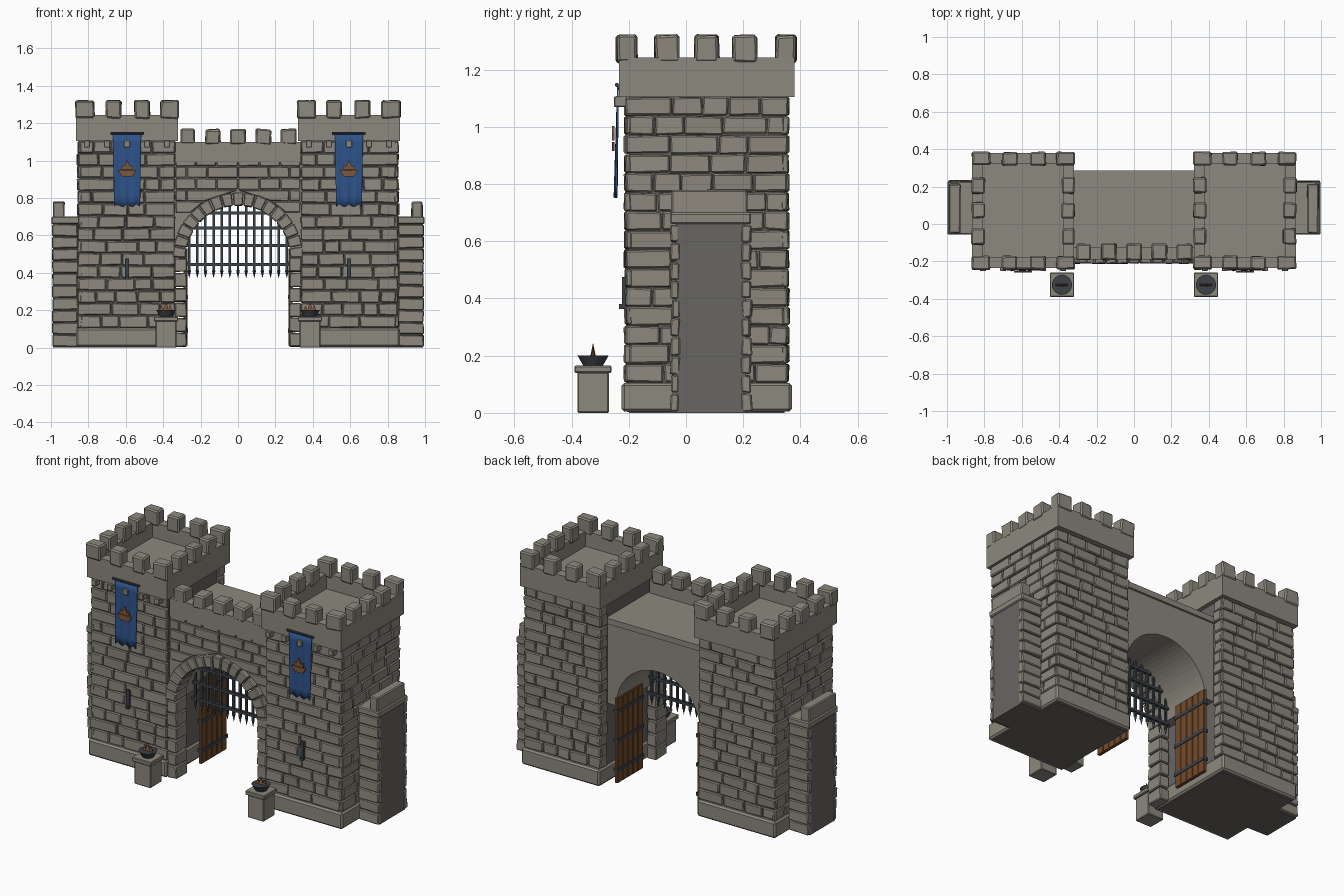
import bpy, bmesh, math, random
from mathutils import Matrix

if "Cube" in bpy.data.objects:
    bpy.data.objects.remove(bpy.data.objects["Cube"])

random.seed(7)


def material(name, rgb):
    m = bpy.data.materials.new(name)
    m.diffuse_color = (*rgb, 1)
    m.use_nodes = True
    m.node_tree.nodes["Principled BSDF"].inputs["Base Color"].default_value = m.diffuse_color
    return m


STONE = material("stone", (0.265, 0.248, 0.208))
MORTAR = material("dark mortar", (0.14, 0.132, 0.124))
STEEL = material("dark steel", (0.045, 0.054, 0.065))
WOOD = material("wood", (0.17, 0.07, 0.025))
BLUE = material("banner blue", (0.027, 0.085, 0.25))
BRONZE = material("ember bronze", (0.22, 0.095, 0.04))


def finish(name, bm, mat, bevel=0.0, smooth=False):
    bmesh.ops.recalc_face_normals(bm, faces=bm.faces)
    me = bpy.data.meshes.new(name)
    bm.to_mesh(me)
    bm.free()
    me.materials.append(mat)
    ob = bpy.data.objects.new(name, me)
    bpy.context.collection.objects.link(ob)
    if bevel:
        mod = ob.modifiers.new("bevel", 'BEVEL')
        mod.width, mod.segments = bevel, 1
    if smooth:
        bpy.context.view_layer.objects.active = ob
        ob.select_set(True)
        bpy.ops.object.shade_smooth_by_angle(angle=math.radians(35))
        ob.select_set(False)
    return ob


def prism(bm, front, back, jit=0.0):
    """Closed solid between two matching outlines, corners jittered."""
    j = lambda: random.uniform(-jit, jit)
    f, b = ([bm.verts.new((x + j(), y + j(), z + j())) for x, y, z in o] for o in (front, back))
    n = len(f)
    bm.faces.new(f)
    bm.faces.new(b[::-1])
    for i in range(n):
        k = (i + 1) % n
        bm.faces.new((f[i], b[i], b[k], f[k]))


def box(bm, x0, x1, y0, y1, z0, z1, jit=0.0):
    o = [(x0, z0), (x1, z0), (x1, z1), (x0, z1)]
    prism(bm, [(x, y0, z) for x, z in o], [(x, y1, z) for x, z in o], jit)


def plate(bm, outline, y0, y1):
    prism(bm, [(x, y0, z) for x, z in outline], [(x, y1, z) for x, z in outline])


def cone(bm, x, y, z0, z1, r0, r1, n=12, flat=1.0):
    mat = Matrix.Translation((x, y, (z0 + z1) / 2)) @ Matrix.Diagonal((1, flat, 1, 1))
    bmesh.ops.create_cone(bm, cap_ends=True, segments=n, radius1=r0, radius2=r1,
                          depth=z1 - z0, matrix=mat)


def courses(bm, P, u0, u1, z0, z1, rows, ext=(0, 0), phase=0, depth=0.012):
    """Rows of uneven bricks; P maps (along, up, outward) to space."""
    h = (z1 - z0) / rows
    for r in range(rows):
        on = (r + phase) % 2
        a, end = u0 - ext[0] * on, u1 + ext[1] * on
        za, zb = z0 + r * h + 0.002, z0 + (r + 1) * h - 0.002
        while a < end - 0.01:
            b = a + random.uniform(0.08, 0.17)
            if end - b < 0.06:
                b = end
            d = depth + random.uniform(-0.003, 0.004)
            o = [(a + 0.002, za), (b - 0.002, za), (b - 0.002, zb), (a + 0.002, zb)]
            prism(bm, [P(u, z, d) for u, z in o], [P(u, z, -0.012) for u, z in o], 0.0032)
            a = b


for s, side in ((-1, "left"), (1, "right")):
    # tower core, plinth and brick faces
    bm = bmesh.new()
    box(bm, s * .345, s * .845, -.2, .345, 0, 1.12)
    finish(f"{side}_tower_core", bm, MORTAR)
    bm = bmesh.new()
    box(bm, s * .332, s * .865, -.225, .37, .004, .105)
    finish(f"{side}_tower_plinth", bm, STONE, .01)
    bm = bmesh.new()
    courses(bm, lambda u, z, d: (s * u, -.2 - d, z), .335, .845, .105, 1.105, 15, (0, .012))
    courses(bm, lambda u, z, d: (s * u, .345 + d, z), .335, .845, .105, 1.105, 15, (0, .012))
    courses(bm, lambda u, z, d: (s * (.845 + d), u, z), -.2, .345, .105, 1.105, 15, (.012, .012), 1)
    courses(bm, lambda u, z, d: (s * (.345 - d), u, z), .285, .345, .105, 1.105, 15, (0, .012), 1)
    finish(f"{side}_tower_bricks", bm, STONE, .005)

    # overhanging parapet with floor, merlons and corbels
    bm = bmesh.new()
    box(bm, s * .33, s * .855, -.225, .37, 1.106, 1.15)
    box(bm, s * .32, s * .865, -.235, -.178, 1.105, 1.243)
    box(bm, s * .32, s * .865, .323, .38, 1.105, 1.243)
    box(bm, s * .32, s * .377, -.235, .38, 1.105, 1.243)
    box(bm, s * .808, s * .865, -.235, .38, 1.105, 1.243)
    finish(f"{side}_tower_parapet", bm, STONE)
    bm = bmesh.new()
    xs, ys = (.366, .513, .665, .818), (-.207, -.067, .073, .206, .35)
    for i, x in enumerate(xs):
        for k, y in enumerate(ys):
            if i in (0, 3) or k in (0, 4):
                wx = .049 if i in (0, 3) and k in (0, 4) else (.035 if i in (0, 3) else .041)
                cx = x
                if i in (0, 3) and k not in (0, 4):
                    cx = .352 if i == 0 else .833
                wy = .036 if k in (0, 4) else .042
                box(bm, s * (cx - wx), s * (cx + wx), y - wy, y + wy, 1.225, 1.321, .004)
    finish(f"{side}_tower_merlons", bm, STONE, .008)
    bm = bmesh.new()
    for k in range(-2, 3):
        x = s * (.593 + k * .107)
        box(bm, x - .016, x + .016, -.252, -.19, 1.07, 1.107)
    finish(f"{side}_corbels", bm, STONE, .003)

    # side wall stub with cap and merlon
    bm = bmesh.new()
    box(bm, s * .84, s * .99, -.035, .21, 0, .67)
    finish(f"{side}_wing_core", bm, MORTAR)
    bm = bmesh.new()
    courses(bm, lambda u, z, d: (s * u, -.035 - d, z), .855, .995, .003, .66, 10, depth=.016)
    courses(bm, lambda u, z, d: (s * u, .205 + d, z), .855, .995, .003, .66, 10, depth=.024)
    finish(f"{side}_wing_bricks", bm, STONE, .005)
    bm = bmesh.new()
    box(bm, s * .85, s * .998, -.056, .228, .66, .70)
    box(bm, s * .928, s * .988, -.05, .215, .69, .78, .003)
    finish(f"{side}_wing_cap", bm, STONE, .006)

    # arrow slit
    bm = bmesh.new()
    box(bm, s * .593 - .011, s * .593 + .011, -.224, -.19, .38, .475)
    box(bm, s * .593 - .009, s * .593 + .009, -.235, -.19, .363, .38)
    finish(f"{side}_arrow_slit", bm, STEEL)

    # banner cloth, rod and emblem
    cx = s * .593
    bm = bmesh.new()
    nu, nv = 16, 8
    grid = []
    for v in range(nv + 1):
        t = v / nv
        row = []
        for u in range(nu + 1):
            q = 2 * u / nu - 1
            low = .768 - .016 * abs(math.sin(q * 4.2))
            row.append(bm.verts.new((cx + q * (.076 - .008 * t),
                                     -.241 - .008 * t + .004 * t * math.sin(q * 9),
                                     1.145 + (low - 1.145) * t)))
        grid.append(row)
    for v in range(nv):
        for u in range(nu):
            bm.faces.new((grid[v][u], grid[v + 1][u], grid[v + 1][u + 1], grid[v][u + 1]))
    ob = finish(f"{side}_banner", bm, BLUE, smooth=True)
    ob.modifiers.new("cloth", 'SOLIDIFY').thickness = .006
    bm = bmesh.new()
    bmesh.ops.create_cone(bm, cap_ends=True, segments=10, radius1=.007, radius2=.007, depth=.18,
                          matrix=Matrix.Translation((cx, -.242, 1.147)) @ Matrix.Rotation(math.pi / 2, 4, 'Y'))
    finish(f"{side}_banner_rod", bm, STEEL)
    bm = bmesh.new()
    bowl = [(-.028, .915), (.028, .915), (.048, .948), (-.048, .948)]
    flame = [(-.032, .952), (.032, .952), (.03, .975), (.016, .968), (0, 1.003), (-.016, .968), (-.03, .975)]
    for o in (bowl, flame):
        plate(bm, [(cx + x, z) for x, z in o], -.259, -.2505)
    finish(f"{side}_banner_emblem", bm, BRONZE)

    # brazier on a pedestal
    bx, by = s * .385, -.325
    bm = bmesh.new()
    box(bm, bx - .055, bx + .055, by - .055, by + .055, 0, .142)
    box(bm, bx - .065, bx + .065, by - .065, by + .065, .14, .165)
    finish(f"{side}_brazier_pedestal", bm, STONE, .004)
    bm = bmesh.new()
    cone(bm, bx, by, .165, .2, .034, .054, 14)
    finish(f"{side}_brazier_bowl", bm, STEEL)
    bm = bmesh.new()
    for dx, h, r in ((-.024, .03, .014), (0, .05, .018), (.022, .036, .014)):
        cone(bm, bx + dx, by, .196, .196 + h, r, 0, 6, .55)
    finish(f"{side}_brazier_flame", bm, BRONZE)

    # open gate leaf: planks and iron straps
    bm = bmesh.new()
    for k in range(5):
        y = .03 + k * .05
        box(bm, s * .27, s * .291, y + .001, y + .049, .008, .53)
    finish(f"{side}_door_planks", bm, WOOD, .003)
    bm = bmesh.new()
    for z in (.09, .27, .45):
        box(bm, s * .266, s * .295, .028, .282, z - .011, z + .011)
    finish(f"{side}_door_straps", bm, STEEL)

    # gate jamb blocks
    bm = bmesh.new()
    for k in range(6):
        box(bm, s * .274, s * .338, -.208, -.1, k * .08 + .004, k * .08 + .078, .003)
    finish(f"{side}_jamb_blocks", bm, STONE, .005)

# gate wall with vaulted passage
R, RO, SP = .285, .35, .48
bm = bmesh.new()
arc = [(R * math.cos(math.pi * i / 32), SP + R * math.sin(math.pi * i / 32)) for i in range(33)]
for (xa, za), (xb, zb) in zip(arc, arc[1:]):
    plate(bm, [(xa, za), (xb, zb), (xb, .99), (xa, .99)], -.172, .272)
for s in (-1, 1):
    box(bm, s * R, s * .345, -.172, .272, SP, .99)
bmesh.ops.remove_doubles(bm, verts=bm.verts, dist=1e-5)
seen = {}
for f in bm.faces:
    seen.setdefault(frozenset(f.verts), []).append(f)
bmesh.ops.delete(bm, geom=[f for g in seen.values() if len(g) > 1 for f in g], context='FACES')
finish("gate_wall", bm, STONE, smooth=True)

# walkway slab and front parapet
bm = bmesh.new()
box(bm, -.345, .345, -.172, .285, .975, 1.01)
box(bm, -.335, .335, -.19, -.125, .99, 1.10)
finish("gate_walkway", bm, STONE)
bm = bmesh.new()
for k in range(-2, 3):
    x = k * .135
    box(bm, x - .041, x + .041, -.193, -.105, 1.085, 1.168, .004)
finish("gate_merlons", bm, STONE, .008)

# arch ring
bm = bmesh.new()
N = 17
for i in range(N):
    a, b = math.pi * (i + .04) / N, math.pi * (i + .96) / N
    o = [(r * math.cos(t), SP + r * math.sin(t)) for r, t in ((.279, a), (RO, a), (RO, b), (.279, b))]
    prism(bm, [(x, -.212, z) for x, z in o], [(x, -.1, z) for x, z in o], .002)
finish("arch_ring", bm, STONE, .005)

# brick courses over the arch, stopped by the ring
bm = bmesh.new()
edge = lambda z: math.sqrt(max(0, RO * RO - (z - SP) ** 2))
for r in range(5):
    za, zb = .72 + r * .062 + .002, .72 + (r + 1) * .062 - .002
    for s in (-1, 1):
        lo, hi = edge(za), edge(zb)
        cuts = [0] + [c for c in (.115, .225) if c > lo + .05]
        cuts = [c + (.05 if r % 2 and c else 0) for c in cuts] + [.335]
        for k, (c, d) in enumerate(zip(cuts, cuts[1:])):
            a0, a1 = (lo, hi) if k == 0 else (c, c)
            o = [(s * (a0 + .002), za), (s * (d - .002), za), (s * (d - .002), zb), (s * (a1 + .002), zb)]
            y = -.186 + random.uniform(-.003, .003)
            prism(bm, [(x, y, z) for x, z in o], [(x, -.16, z) for x, z in o], .0015)
finish("gate_bricks", bm, STONE, .004)

# portcullis
bm = bmesh.new()
for k in range(-6, 7):
    x = k * .0435
    top = SP + math.sqrt(R * R - x * x) + .01
    box(bm, x - .0065, x + .0065, -.047, -.034, .41, top)
    cone(bm, x, -.0405, .37, .412, 0, .01, 4)
for z in (.445, .545, .64, .72):
    w = math.sqrt(R * R - max(0, z - SP) ** 2)
    box(bm, -w, w, -.05, -.031, z - .008, z + .008)
finish("portcullis", bm, STEEL)
